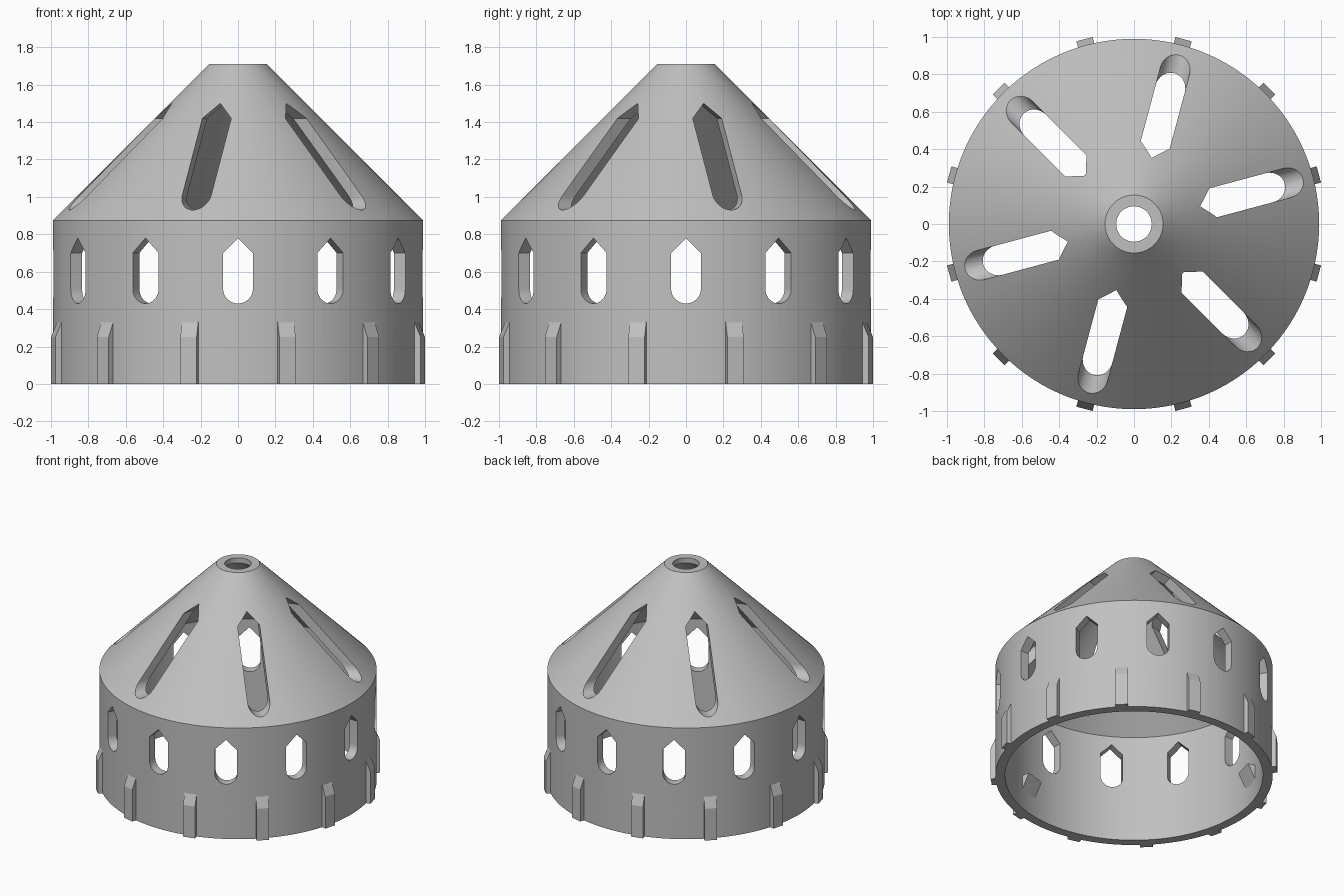
import bpy, bmesh
from math import sin, cos, pi, radians
from mathutils import Matrix, Vector

cube = bpy.data.objects.get("Cube")
if cube:
    bpy.data.objects.remove(cube, do_unlink=True)

grey = bpy.data.materials.new("plain grey")
grey.use_nodes = True
colour = (0.53, 0.53, 0.53, 1)
grey.diffuse_color = colour
grey.node_tree.nodes["Principled BSDF"].inputs["Base Color"].default_value = colour


def make_object(name, bm):
    bmesh.ops.recalc_face_normals(bm, faces=bm.faces[:])
    mesh = bpy.data.meshes.new(name)
    bm.to_mesh(mesh)
    bm.free()
    mesh.materials.append(grey)
    obj = bpy.data.objects.new(name, mesh)
    bpy.context.collection.objects.link(obj)
    return obj


def add_prism(bm, outline, step, degrees):
    """Extrude an outline of points along step, then turn it about z."""
    turn = Matrix.Rotation(radians(degrees), 3, 'Z')
    face = bm.faces.new([bm.verts.new(turn @ Vector(p)) for p in outline])
    out = bmesh.ops.extrude_face_region(bm, geom=[face])
    moved = [v for v in out["geom"] if isinstance(v, bmesh.types.BMVert)]
    bmesh.ops.translate(bm, verts=moved, vec=turn @ Vector(step))


def opening_outline(r, half, low, high):
    """Round bottom, straight sides and a pointed top, facing +x."""
    arc = [(r, half * cos(a), low + half + half * sin(a))
           for a in (pi + pi * i / 16 for i in range(17))]
    return arc + [(r, half, high - half), (r, 0, high), (r, -half, high - half)][0:2] \
        + [(r, -half, high - half)]


def radial_blocks(name, profile, width, angles):
    """Repeat a block with an (r, z) side profile around the axis."""
    bm = bmesh.new()
    for a in angles:
        add_prism(bm, [(r, -width / 2, z) for r, z in profile], (0, width, 0), a)
    return make_object(name, bm)


# Hollow shell: cylindrical skirt and cone with a hole at the tip
profile = [(0.92, 0), (0.99, 0), (0.99, 0.875), (0.155, 1.71),
           (0.095, 1.71), (0.095, 1.67), (0.92, 0.845)]
bm = bmesh.new()
ring = [bm.verts.new((r, 0, z)) for r, z in profile]
edges = [bm.edges.new((ring[i], ring[(i + 1) % len(ring)])) for i in range(len(ring))]
bmesh.ops.spin(bm, geom=ring + edges, cent=(0, 0, 0), axis=(0, 0, 1),
               angle=2 * pi, steps=120, use_merge=True)
bmesh.ops.remove_doubles(bm, verts=bm.verts[:], dist=0.0001)
shell = make_object("shell", bm)

# Cutters: twelve windows in the skirt and six long slots in the cone
bm = bmesh.new()
for a in range(0, 360, 30):
    add_prism(bm, opening_outline(0.75, 0.08, 0.43, 0.78), (0.4, 0, 0), a)
for a in range(15, 360, 60):
    add_prism(bm, opening_outline(0.2, 0.08, 0.93, 1.5), (0.95, 0, 0), a)
cutter = make_object("opening_cutter", bm)

cut = shell.modifiers.new("openings", 'BOOLEAN')
cut.operation = 'DIFFERENCE'
cut.solver = 'EXACT'
cut.object = cutter
bpy.context.view_layer.objects.active = shell
shell.select_set(True)
bpy.ops.object.modifier_apply(modifier=cut.name)
bpy.data.objects.remove(cutter, do_unlink=True)
bpy.ops.object.shade_smooth_by_angle(angle=radians(25))

# Outer ribs with a sloped top
radial_blocks("grip_ribs", [(0.95, 0), (1.023, 0), (1.023, 0.25), (0.985, 0.34), (0.95, 0.34)],
              0.09, range(15, 360, 30))

# Three wedge lugs on the inside of the skirt
radial_blocks("inner_lugs", [(0.95, 0.12), (0.925, 0.14), (0.86, 0.27), (0.95, 0.27)],
              0.16, range(45, 360, 120))
